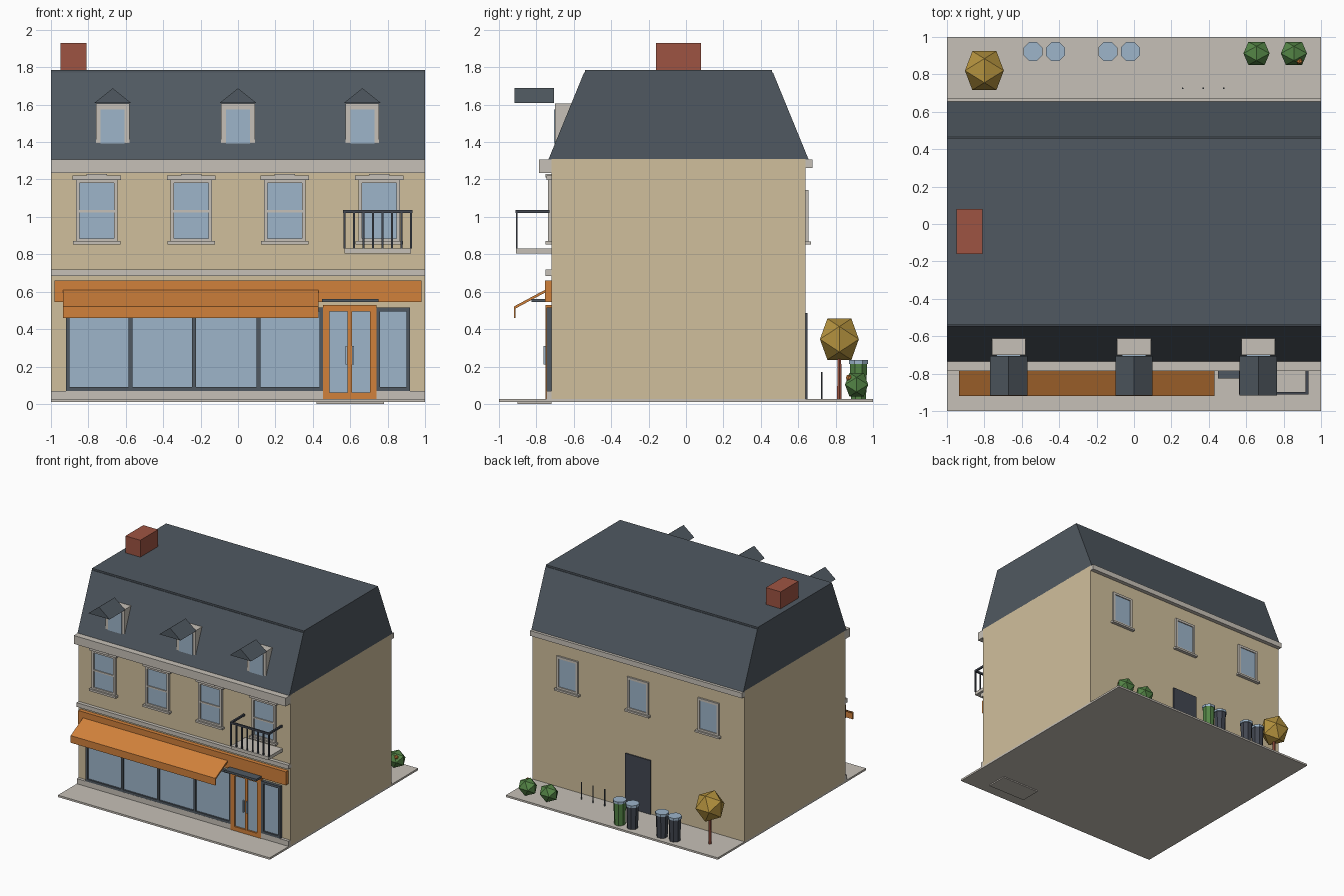
import bpy, bmesh, math
from mathutils import Matrix

if "Cube" in bpy.data.objects:
    bpy.data.objects.remove(bpy.data.objects["Cube"])


def material(name, r, g, b):
    m = bpy.data.materials.new(name)
    lin = [((c / 255 + 0.055) / 1.055) ** 2.4 for c in (r, g, b)]
    m.diffuse_color = (*lin, 1)
    m.use_nodes = True
    m.node_tree.nodes["Principled BSDF"].inputs["Base Color"].default_value = m.diffuse_color
    return m


TAN = material("tan_render", 208, 191, 156)
STONE = material("pale_stone", 198, 192, 183)
SLATE = material("slate", 80, 89, 97)
DARK = material("charcoal", 66, 71, 81)
ORANGE = material("orange_paint", 209, 129, 59)
GLASS = material("blue_glass", 157, 181, 202)
BRICK = material("red_brick", 158, 84, 66)
GOLD = material("gold_leaves", 180, 146, 62)
GREEN = material("green_leaves", 84, 133, 70)


def finish(name, bm, mat):
    bmesh.ops.recalc_face_normals(bm, faces=bm.faces)
    me = bpy.data.meshes.new(name)
    bm.to_mesh(me)
    bm.free()
    me.materials.append(mat)
    ob = bpy.data.objects.new(name, me)
    bpy.context.collection.objects.link(ob)
    return ob


def box(name, mat, x0, x1, y0, y1, z0, z1):
    bm = bmesh.new()
    m = (Matrix.Translation(((x0 + x1) / 2, (y0 + y1) / 2, (z0 + z1) / 2))
         @ Matrix.Diagonal((x1 - x0, y1 - y0, z1 - z0, 1)))
    bmesh.ops.create_cube(bm, size=1, matrix=m)
    return finish(name, bm, mat)


def prism(name, mat, profile, axis, a, b):
    """Extrude a closed profile along x (points are y,z) or y (points are x,z)."""
    bm = bmesh.new()
    place = (lambda u, v, t: (t, u, v)) if axis == "x" else (lambda u, v, t: (u, t, v))
    ends = [[bm.verts.new(place(u, v, t)) for u, v in profile] for t in (a, b)]
    n = len(profile)
    for e in ends:
        bm.faces.new(e)
    for i in range(n):
        j = (i + 1) % n
        bm.faces.new((ends[0][i], ends[0][j], ends[1][j], ends[1][i]))
    return finish(name, bm, mat)


def cylinder(name, mat, x, y, z0, z1, r0, r1, sides=8):
    bm = bmesh.new()
    m = Matrix.Translation((x, y, (z0 + z1) / 2)) @ Matrix.Rotation(math.pi / sides, 4, "Z")
    bmesh.ops.create_cone(bm, cap_ends=True, segments=sides, radius1=r0, radius2=r1,
                          depth=z1 - z0, matrix=m)
    return finish(name, bm, mat)


def foliage(name, mat, x, y, z, sx, sy, sz):
    """Twenty-sided ball with an edge on top; sizes are half extents."""
    bm = bmesh.new()
    k = 2 / (1 + math.sqrt(5))
    for a in (-1, 1):
        for b in (-k, k):
            for p in ((0, b, a), (b, a, 0), (a, 0, b)):
                bm.verts.new((x + p[0] * sx, y + p[1] * sy, z + p[2] * sz))
    bmesh.ops.convex_hull(bm, input=bm.verts)
    return finish(name, bm, mat)


def frame(name, mat, x0, x1, y0, y1, z0, z1, t):
    """Rectangular border of width t."""
    box(name + "_left", mat, x0, x0 + t, y0, y1, z0, z1)
    box(name + "_right", mat, x1 - t, x1, y0, y1, z0, z1)
    box(name + "_bottom", mat, x0 + t, x1 - t, y0, y1, z0, z0 + t)
    box(name + "_top", mat, x0 + t, x1 - t, y0, y1, z1 - t, z1)


# Ground, walls and mansard roof
box("pavement", STONE, -1, 1, -1, 1, 0.01, 0.026)
box("door_step", STONE, 0.42, 0.78, -0.9, -0.72, 0, 0.01)
box("walls", TAN, -1, 1, -0.72, 0.64, 0.026, 1.31)
prism("mansard_roof", SLATE, [(-0.735, 1.308), (-0.545, 1.772), (0.465, 1.772), (0.655, 1.308)], "x", -1, 1)
box("roof_cap", SLATE, -1, 1, -0.54, 0.46, 1.77, 1.786)
box("chimney", BRICK, -0.95, -0.81, -0.16, 0.08, 1.75, 1.93)

# Mouldings
box("front_cornice", STONE, -1, 1, -0.785, -0.71, 1.235, 1.306)
box("back_cornice", STONE, -1, 1, 0.63, 0.675, 1.262, 1.306)
box("belt_course", STONE, -1, 1, -0.75, -0.71, 0.685, 0.72)
box("plinth_left", STONE, -1, 0.455, -0.745, -0.71, 0.026, 0.07)
box("plinth_right", STONE, 0.74, 1, -0.745, -0.71, 0.026, 0.07)

# Shopfront windows
for i, (a, b) in enumerate([(-0.92, -0.565), (-0.585, -0.225), (-0.245, 0.12), (0.1, 0.455), (0.74, 0.92)]):
    frame(f"shop_frame_{i}", SLATE, a, b, -0.745 + i % 2 * 0.001, -0.715, 0.07, 0.515, 0.02)
    box(f"shop_glass_{i}", GLASS, a + 0.01, b - 0.01, -0.73, -0.715, 0.08, 0.505)

# Shop door
frame("door_surround", ORANGE, 0.455, 0.74, -0.75, -0.71, 0.026, 0.53, 0.035)
box("door_middle", ORANGE, 0.586, 0.609, -0.745, -0.71, 0.06, 0.5)
box("door_glass", GLASS, 0.48, 0.715, -0.735, -0.715, 0.05, 0.5)
for x in (0.58, 0.615):
    box("door_handle", GLASS, x - 0.006, x + 0.006, -0.762, -0.75, 0.21, 0.31)
box("door_canopy", SLATE, 0.45, 0.75, -0.825, -0.715, 0.544, 0.562)

# Fascia and awning
box("fascia", ORANGE, -0.98, 0.98, -0.755, -0.71, 0.545, 0.66)
prism("awning", ORANGE, [(-0.75, 0.612), (-0.92, 0.521), (-0.92, 0.46), (-0.912, 0.46),
                         (-0.912, 0.51), (-0.75, 0.597)], "x", -0.935, 0.43)

# First floor windows
for x in (-0.755, -0.25, 0.25, 0.755):
    frame("window_frame", STONE, x - 0.112, x + 0.112, -0.737, -0.71, 0.865, 1.2, 0.02)
    box("window_glass", GLASS, x - 0.095, x + 0.095, -0.727, -0.715, 0.88, 1.185)
    box("window_bar", STONE, x - 0.095, x + 0.095, -0.735, -0.715, 1.023, 1.036)
    box("window_sill", STONE, x - 0.126, x + 0.126, -0.752, -0.71, 0.853, 0.87)
    box("window_lintel", STONE, x - 0.13, x + 0.13, -0.746, -0.71, 1.197, 1.222)
    box("window_keystone", STONE, x - 0.055, x + 0.055, -0.752, -0.71, 1.21, 1.228)

# Balcony
box("balcony_floor", STONE, 0.57, 0.925, -0.91, -0.71, 0.804, 0.832)
box("balcony_rail", DARK, 0.562, 0.932, -0.912, -0.898, 1.02, 1.036)
for x in (0.569, 0.925):
    box("balcony_side_rail", DARK, x - 0.007, x + 0.007, -0.9, -0.73, 1.02, 1.036)
for i in range(8):
    x = 0.569 + i * 0.0509
    box("baluster", DARK, x - 0.005, x + 0.005, -0.91, -0.9, 0.83, 1.022)

# Dormers with projecting gables
for x in (-0.67, 0, 0.665):
    prism("dormer", STONE, [(-0.70, 1.395), (-0.70, 1.606), (-0.60, 1.606), (-0.60, 1.6)], "x", x - 0.09, x + 0.09)
    box("dormer_glass", GLASS, x - 0.064, x + 0.064, -0.706, -0.698, 1.393, 1.575)
    prism("dormer_gable", SLATE, [(x - 0.1, 1.608), (x, 1.688), (x + 0.1, 1.608)], "y", -0.918, -0.705)

# Back windows and door
for x in (-0.665, 0, 0.665):
    frame("back_window_frame", STONE, x - 0.1, x + 0.1, 0.63, 0.655, 0.865, 1.145, 0.02)
    box("back_window_glass", GLASS, x - 0.085, x + 0.085, 0.635, 0.647, 0.88, 1.13)
    box("back_window_sill", STONE, x - 0.115, x + 0.115, 0.63, 0.668, 0.852, 0.868)
box("back_door", DARK, -0.12, 0.12, 0.63, 0.649, 0.026, 0.485)

# Bins and posts in the yard
for x, mat in ((-0.54, DARK), (-0.42, DARK), (-0.14, DARK), (-0.02, GREEN)):
    cylinder("bin_body", mat, x, 0.922, 0.026, 0.216, 0.044, 0.05)
    cylinder("bin_lid", GLASS, x, 0.922, 0.214, 0.234, 0.055, 0.055)
for x in (0.26, 0.37, 0.48):
    cylinder("post", SLATE, x, 0.725, 0.026, 0.17, 0.005, 0.005, 6)

# Planting
cylinder("tree_trunk", BRICK, -0.8, 0.82, 0.026, 0.26, 0.014, 0.011, 6)
foliage("tree_crown", GOLD, -0.8, 0.82, 0.346, 0.104, 0.104, 0.11)
for x in (0.655, 0.855):
    foliage("bush", GREEN, x, 0.912, 0.103, 0.07, 0.062, 0.063)
foliage("bush_flower", ORANGE, 0.885, 0.87, 0.14, 0.015, 0.015, 0.015)
